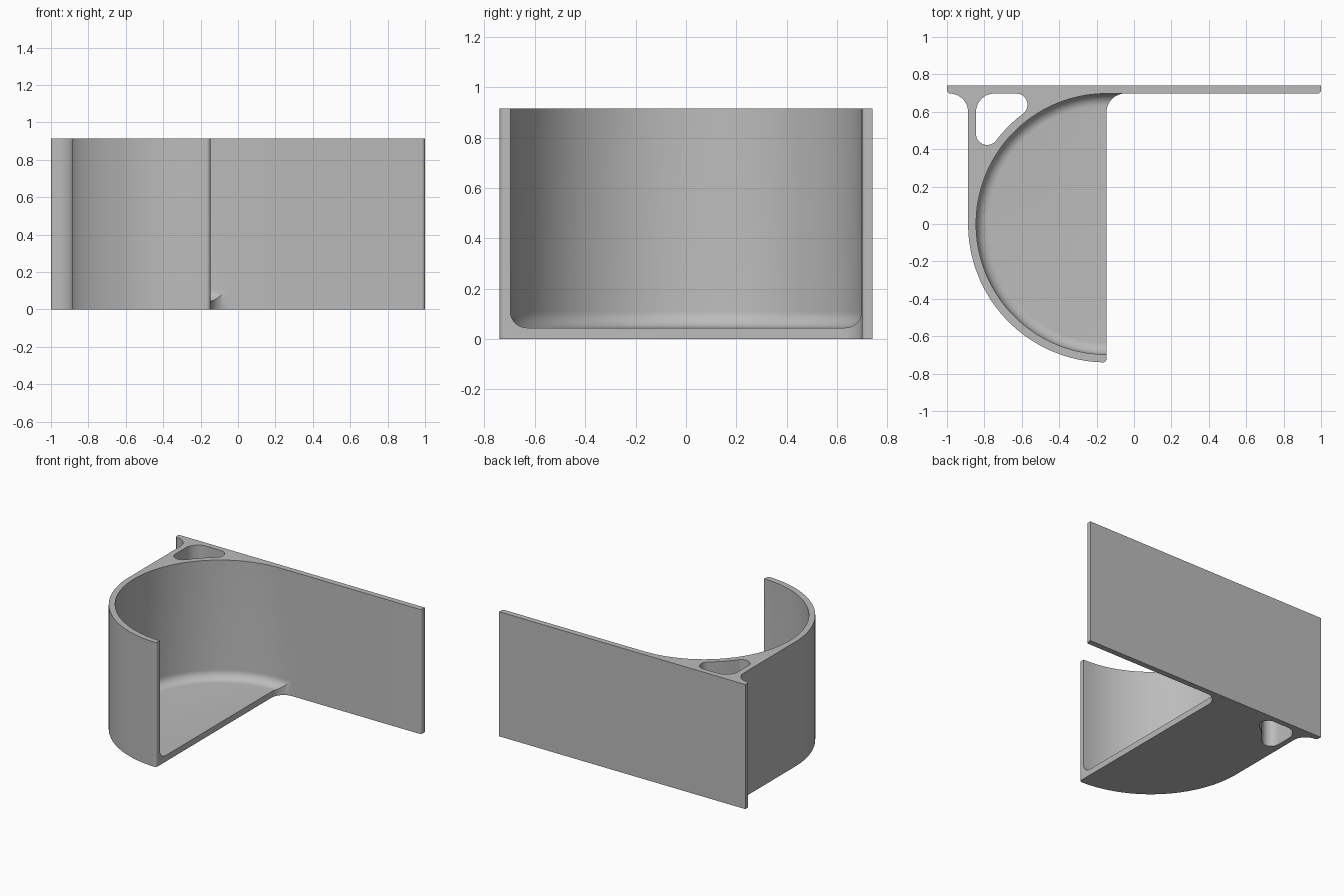
import bpy, bmesh, math

if "Cube" in bpy.data.objects:
    bpy.data.objects.remove(bpy.data.objects["Cube"])

H = 0.915                 # overall height
CX = -0.147               # centre of the half-round cup
R_OUT, R_IN = 0.74, 0.698
FLOOR, FILLET = 0.045, 0.065


def arc(cx, cy, r, a0, a1, n):
    """Points on an arc, angles in degrees."""
    angles = [math.radians(a0 + (a1 - a0) * i / n) for i in range(n + 1)]
    return [(cx + r * math.cos(a), cy + r * math.sin(a)) for a in angles]


def loft(name, layers):
    """Closed solid through a stack of (outline, z) layers."""
    bm = bmesh.new()
    rings = [[bm.verts.new((x, y, z)) for x, y in pts] for pts, z in layers]
    bm.faces.new(rings[0][::-1])
    bm.faces.new(rings[-1])
    n = len(rings[0])
    for a, b in zip(rings, rings[1:]):
        for i in range(n):
            j = (i + 1) % n
            bm.faces.new((a[i], a[j], b[j], b[i]))
    bmesh.ops.recalc_face_normals(bm, faces=bm.faces)
    mesh = bpy.data.meshes.new(name)
    bm.to_mesh(mesh)
    bm.free()
    obj = bpy.data.objects.new(name, mesh)
    bpy.context.collection.objects.link(obj)
    return obj


# Solid body: back plate, filleted neck, half-round cup
outline = [(1, 0.74), (-1, 0.74)]
outline += arc(-0.982, R_IN + 0.018, 0.018, 180, 270, 5)
outline += arc(CX - R_OUT - 0.1, R_IN - 0.1, 0.1, 90, 0, 12)
outline += arc(CX, 0, R_OUT, 180, 270, 48)[:-1]
outline += arc(CX - 0.02, -R_OUT + 0.02, 0.02, 270, 360, 5)
outline += arc(CX + 0.1, R_IN - 0.1, 0.1, 180, 90, 12)
outline += arc(0.982, R_IN + 0.018, 0.018, 270, 360, 5)
body = loft("holder_body", [(outline, 0), (outline, H)])


# Cavity cutter with a rounded floor edge, open towards +x
def cavity_outline(r):
    return arc(CX, 0, r, 90, 270, 96) + [(0.3, -r), (0.3, r)]


r_cut = R_IN - 0.0007
layers = []
for i in range(11):
    a = math.pi / 2 * i / 10
    layers.append((cavity_outline(r_cut - FILLET + FILLET * math.sin(a)),
                   FLOOR + FILLET * (1 - math.cos(a))))
layers.append((cavity_outline(r_cut), H + 0.2))
cavity = loft("cavity_cutter", layers)

# Rounded triangular through hole in the corner
c, r = 0.06, 0.06
near = R_IN - r                                   # corner centre offset
far = math.sqrt((R_OUT + r) ** 2 - near ** 2)     # tangent to the cup wall
ang = math.degrees(math.atan2(far, near))
hole = arc(CX - near, far, r, 180, 360 - ang, 14)
hole += arc(CX, 0, R_OUT, 180 - ang, 90 + ang, 8)[1:-1]
hole += arc(CX - far, near, r, 270 + ang, 450, 14)
hole += arc(CX - R_IN + 0.1, R_IN - 0.1, 0.1, 90, 180, 12)
corner = loft("corner_hole_cutter", [(hole, -0.2), (hole, H + 0.2)])

# Cut, then bake the result
for cutter in (cavity, corner):
    cutter.hide_render = True
    mod = body.modifiers.new("cut", "BOOLEAN")
    mod.operation = "DIFFERENCE"
    mod.solver = "EXACT"
    mod.object = cutter
deps = bpy.context.evaluated_depsgraph_get()
baked = bpy.data.meshes.new_from_object(body.evaluated_get(deps))
body.modifiers.clear()
body.data = baked
for cutter in (cavity, corner):
    bpy.data.objects.remove(cutter)

# Single grey finish
grey = bpy.data.materials.new("grey")
grey.diffuse_color = (0.5, 0.5, 0.5, 1)
grey.use_nodes = True
grey.node_tree.nodes["Principled BSDF"].inputs["Base Color"].default_value = grey.diffuse_color
baked.materials.clear()
baked.materials.append(grey)

bpy.context.view_layer.objects.active = body
body.select_set(True)
bpy.ops.object.shade_smooth_by_angle(angle=math.radians(30))
